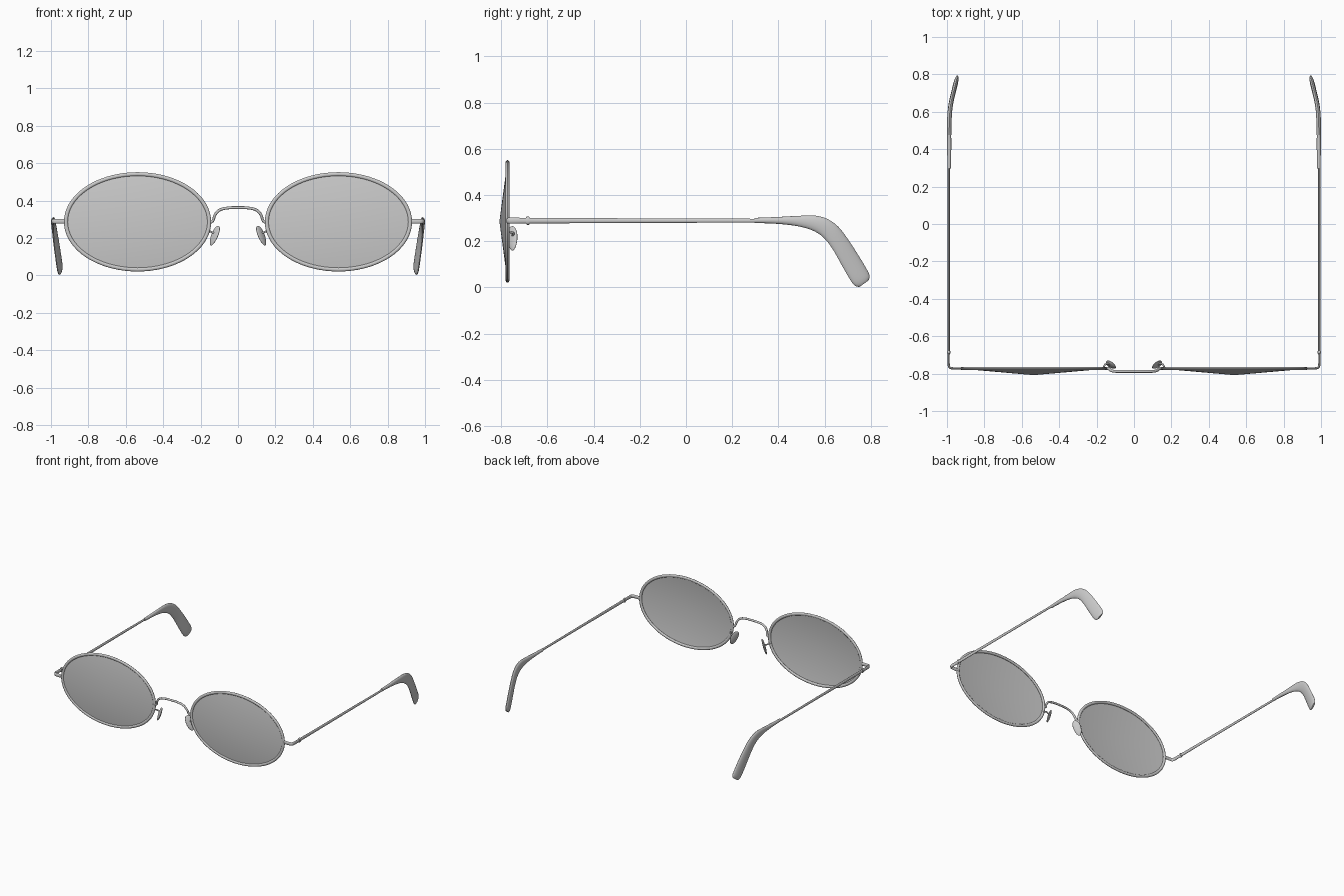
import bpy, bmesh, math
from mathutils import Vector, Matrix

if "Cube" in bpy.data.objects:
    bpy.data.objects.remove(bpy.data.objects["Cube"])


def finish(name, bm, mirror=True, angle=40):
    """Turn a bmesh into a smooth-shaded object, mirrored over x = 0."""
    me = bpy.data.meshes.new(name)
    bm.to_mesh(me)
    bm.free()
    ob = bpy.data.objects.new(name, me)
    bpy.context.collection.objects.link(ob)
    bpy.ops.object.select_all(action='DESELECT')
    ob.select_set(True)
    bpy.context.view_layer.objects.active = ob
    bpy.ops.object.shade_smooth_by_angle(angle=math.radians(angle))
    if mirror:
        ob.modifiers.new("Mirror", 'MIRROR').use_axis[0] = True
    return ob


def refine(st, n):
    """Catmull-Rom interpolation of stations (x, y, z, side, up)."""
    out = []
    for i in range(len(st) - 1):
        p = [Vector(st[min(max(k, 0), len(st) - 1)]) for k in (i - 1, i, i + 1, i + 2)]
        for j in range(n):
            t = j / n
            out.append(0.5 * (2 * p[1] + (p[2] - p[0]) * t
                              + (2 * p[0] - 5 * p[1] + 4 * p[2] - p[3]) * t * t
                              + (3 * p[1] - p[0] - 3 * p[2] + p[3]) * t ** 3))
    return out + [Vector(st[-1])]


def loft(name, st, up=(0, 0, 1), sides=12, closed=False, mirror=True):
    """Sweep an ellipse along stations (x, y, z, half side, half up)."""
    bm = bmesh.new()
    n = len(st)
    pos = [Vector(s[:3]) for s in st]
    rings = []
    for i, s in enumerate(st):
        a, b = (i - 1, (i + 1) % n) if closed else (max(i - 1, 0), min(i + 1, n - 1))
        t = (pos[b] - pos[a]).normalized()
        side = t.cross(Vector(up)).normalized()
        top = side.cross(t)
        ring = []
        for k in range(sides):
            w = 2 * math.pi * k / sides
            ring.append(bm.verts.new(pos[i] + side * s[3] * math.cos(w) + top * s[4] * math.sin(w)))
        rings.append(ring)
    for i in range(n if closed else n - 1):
        r, q = rings[i], rings[(i + 1) % n]
        for k in range(sides):
            m = (k + 1) % sides
            bm.faces.new((r[k], r[m], q[m], q[k]))
    if not closed:
        bm.faces.new(rings[0])
        bm.faces.new(rings[-1])
    bmesh.ops.recalc_face_normals(bm, faces=bm.faces)
    return finish(name, bm, mirror)


# Oval rims
CX, CZ, RY = 0.537, 0.286, -0.773
SEG = 72
ang = [2 * math.pi * i / SEG for i in range(SEG)]
loft("rim", [(CX + 0.383 * math.cos(a), RY, CZ + 0.255 * math.sin(a), 0.0105, 0.008) for a in ang],
     up=(0, 1, 0), sides=10, closed=True)

# Lenses, bulging gently to a front centre point
bm = bmesh.new()
tip = bm.verts.new((CX, -0.808, CZ))
edge = [bm.verts.new((CX + 0.376 * math.cos(a), RY - 0.002, CZ + 0.248 * math.sin(a))) for a in ang]
for i in range(SEG):
    bm.faces.new((edge[i], edge[(i + 1) % SEG], tip))
finish("lens", bm)

# Arched bridge
half = [(0.15, -0.771, 0.281), (0.133, -0.775, 0.294), (0.122, -0.784, 0.325),
        (0.095, -0.788, 0.351), (0.048, -0.788, 0.361)]
path = [(-x, y, z) for x, y, z in half] + [(0, -0.788, 0.362)] + half[::-1]
loft("bridge", refine([p + (0.0075, 0.0075) for p in path], 5), up=(0, 1, 0), mirror=False)

# Nose pads: flattened ellipsoids set at a slant
bm = bmesh.new()
length = Vector((-0.019, 0, 0.053))
width = Vector((-0.018, -0.021, 0))
thick = length.cross(width).normalized() * 0.009
m = Matrix((thick, width, length)).transposed().to_4x4()
m.translation = (0.125, -0.752, 0.212)
bmesh.ops.create_uvsphere(bm, u_segments=24, v_segments=14, radius=1)
for v in bm.verts:
    v.co.y *= 1 + 0.15 * v.co.z
bm.transform(m)
bmesh.ops.recalc_face_normals(bm, faces=bm.faces)
finish("nose_pad", bm, angle=60)

# Nose pad arms
loft("pad_arm", refine([(0.162, -0.77, 0.24, 0.005, 0.005), (0.156, -0.753, 0.238, 0.005, 0.005),
                        (0.143, -0.747, 0.232, 0.005, 0.005), (0.125, -0.752, 0.224, 0.005, 0.005)], 4))

# End pieces that turn the corner into the temples
loft("end_piece", refine([(0.915, -0.772, 0.289, 0.006, 0.013), (0.968, -0.772, 0.289, 0.006, 0.013),
                          (0.985, -0.767, 0.289, 0.006, 0.013), (0.991, -0.75, 0.289, 0.006, 0.013),
                          (0.991, -0.688, 0.289, 0.006, 0.012)], 4))

# Hinge knuckles
loft("hinge", [(0.991, -0.692, 0.289, 0.009, 0.015), (0.991, -0.689, 0.289, 0.009, 0.018),
               (0.991, -0.681, 0.289, 0.009, 0.018), (0.991, -0.678, 0.289, 0.009, 0.015)])

# Slim temples
loft("temple", [(0.991, -0.685, 0.289, 0.006, 0.012), (0.991, -0.2, 0.289, 0.006, 0.010),
                (0.991, 0.34, 0.289, 0.006, 0.008)])

# Curved ear tips: y, z, half side, half height
tips = [(0.297, 0.290, 0.009, 0.011), (0.40, 0.290, 0.011, 0.015), (0.49, 0.287, 0.011, 0.023),
        (0.565, 0.276, 0.012, 0.034), (0.62, 0.246, 0.012, 0.039), (0.665, 0.192, 0.012, 0.040),
        (0.715, 0.110, 0.012, 0.043), (0.752, 0.047, 0.012, 0.043), (0.765, 0.026, 0.010, 0.037),
        (0.771, 0.017, 0.006, 0.025)]
loft("ear_tip", refine([(0.988 - 0.145 * max(0, 0.285 - z), y, z, a, b) for y, z, a, b in tips], 4), sides=16)
